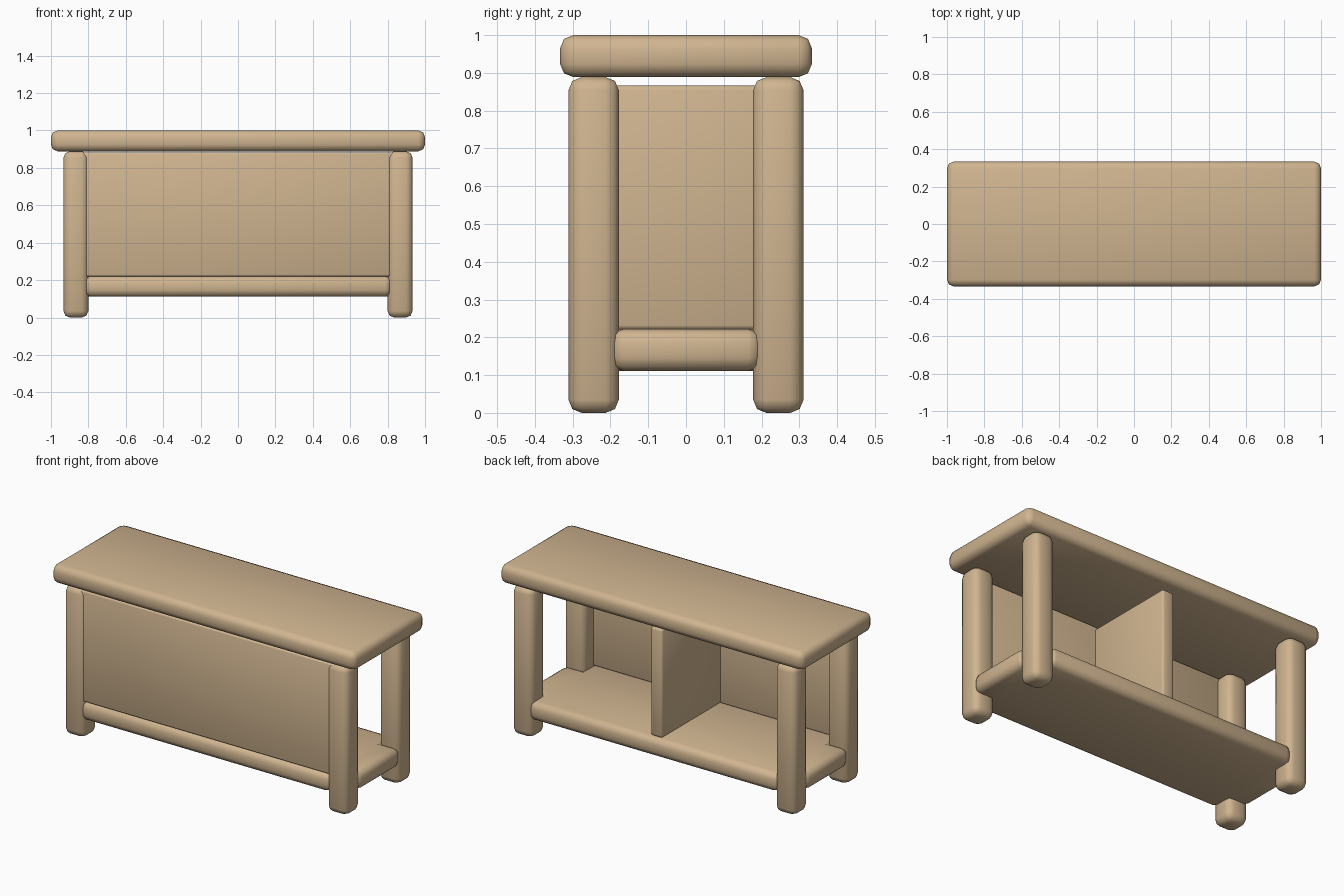
import bpy, bmesh

if "Cube" in bpy.data.objects:
    bpy.data.objects.remove(bpy.data.objects["Cube"])

U = 1 / 45  # the bench is laid out on a grid of 45 units per metre

wood = bpy.data.materials.new("light wood")
wood.diffuse_color = (0.63, 0.46, 0.28, 1)
wood.use_nodes = True
wood.node_tree.nodes["Principled BSDF"].inputs["Base Color"].default_value = wood.diffuse_color


def rounded_prism(name, outline, z0, z1, bevel):
    """Extrude an xy outline from z0 to z1 and round every edge."""
    bm = bmesh.new()
    face = bm.faces.new([bm.verts.new((x, y, z0)) for x, y in outline])
    ext = bmesh.ops.extrude_face_region(bm, geom=[face])
    top = [v for v in ext["geom"] if isinstance(v, bmesh.types.BMVert)]
    bmesh.ops.translate(bm, verts=top, vec=(0, 0, z1 - z0))
    if not any(f.normal.z < -0.5 and f.calc_center_median().z < z0 + 1e-4 for f in bm.faces):
        bmesh.ops.contextual_create(bm, geom=[e for e in bm.edges if e.is_boundary])
    bmesh.ops.recalc_face_normals(bm, faces=bm.faces)
    bmesh.ops.bevel(bm, geom=bm.edges[:], offset=bevel, offset_type='OFFSET',
                    segments=2, profile=0.5, affect='EDGES', clamp_overlap=True)
    bmesh.ops.recalc_face_normals(bm, faces=bm.faces)
    for f in bm.faces:
        f.smooth = True
    mesh = bpy.data.meshes.new(name)
    bm.to_mesh(mesh)
    bm.free()
    mesh.materials.append(wood)
    obj = bpy.data.objects.new(name, mesh)
    bpy.context.collection.objects.link(obj)
    return obj


def box(name, x0, x1, y0, y1, z0, z1, bevel):
    return rounded_prism(name, [(x0, y0), (x1, y0), (x1, y1), (x0, y1)], z0, z1, bevel)


# Bench top
box("bench_top", -1, 1, -15 * U, 15 * U, 40 * U, 1, 0.035)

# Four legs
for sx, side in ((-1, "left"), (1, "right")):
    for sy, end in ((-1, "front"), (1, "back")):
        cx, cy, h = sx * 39 * U, sy * 11 * U, 3 * U
        box(f"{end}_{side}_leg", cx - h, cx + h, cy - h, cy + h, 0, 40 * U, 0.035)

# Lower shelf, notched at the corners around the legs
X, Y, nx, ny = 42 * U, 14 * U, 37 * U, 9 * U
shelf = [(X, -ny), (X, ny), (nx, ny), (nx, Y), (-nx, Y), (-nx, ny),
         (-X, ny), (-X, -ny), (-nx, -ny), (-nx, -Y), (nx, -Y), (nx, -ny)]
rounded_prism("lower_shelf", shelf, 5 * U, 10 * U, 0.035)

# Front panel and middle divider
box("front_panel", -0.84, 0.84, -0.30, -0.27, 9.9 * U, 0.882, 0.01)
box("divider", -0.038, 0.038, -0.28, 0.28, 9.9 * U, 39 * U, 0.012)
